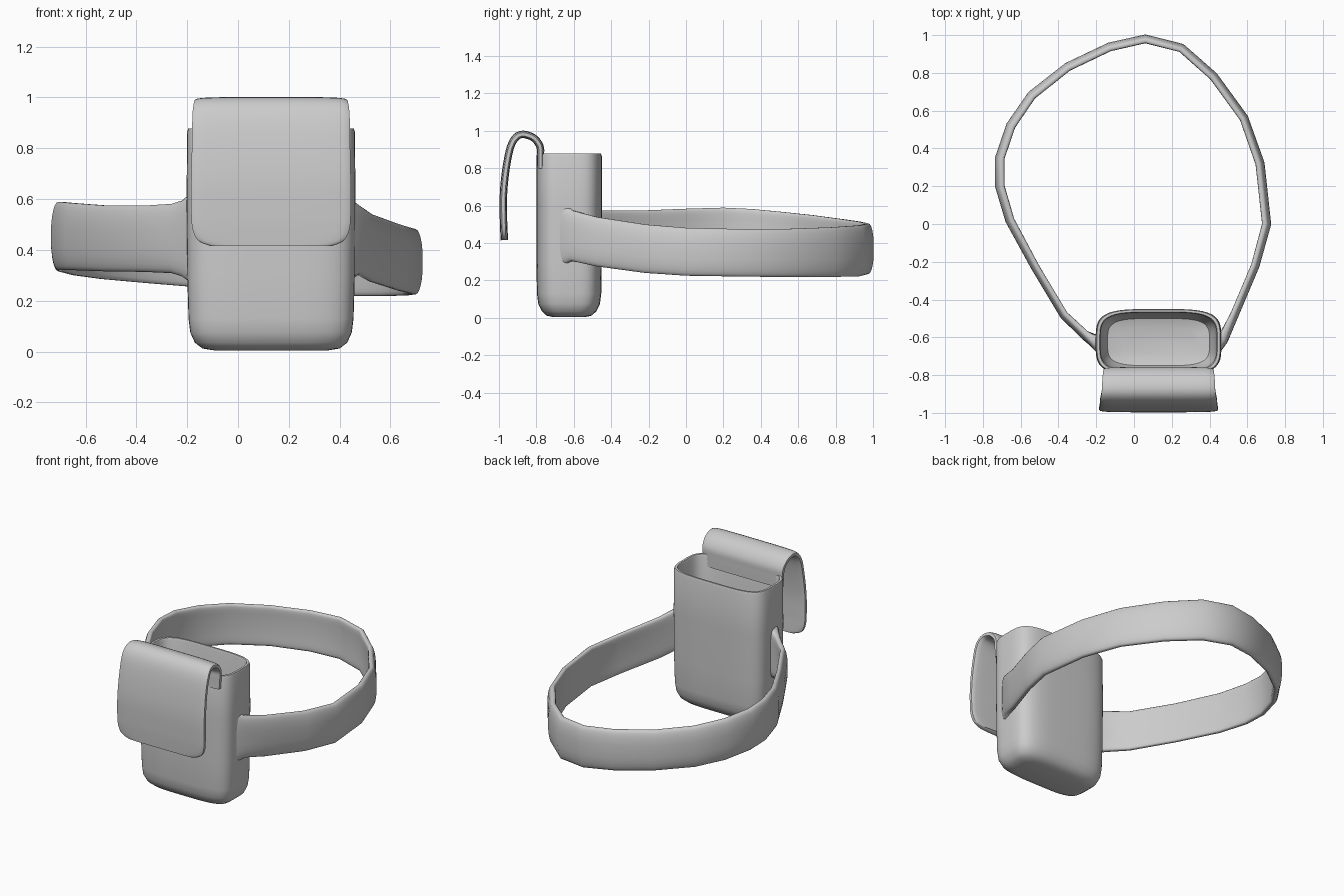
import bpy, math
from mathutils import Vector

if "Cube" in bpy.data.objects:
    bpy.data.objects.remove(bpy.data.objects["Cube"])

CX = 0.13  # pouch centre line in x


def loft(name, rings, cap_start=True, cap_end=True, angle=50):
    n = len(rings[0])
    verts = [tuple(p) for r in rings for p in r]
    faces = []
    for i in range(len(rings) - 1):
        for j in range(n):
            k = (j + 1) % n
            faces.append((i*n + j, i*n + k, (i+1)*n + k, (i+1)*n + j))
    if cap_start:
        faces.append(tuple(reversed(range(n))))
    if cap_end:
        faces.append(tuple(range((len(rings) - 1)*n, len(rings)*n)))
    me = bpy.data.meshes.new(name)
    me.from_pydata(verts, [], faces)
    ob = bpy.data.objects.new(name, me)
    bpy.context.collection.objects.link(ob)
    bpy.ops.object.select_all(action='DESELECT')
    ob.select_set(True)
    bpy.context.view_layer.objects.active = ob
    bpy.ops.object.mode_set(mode='EDIT')
    bpy.ops.mesh.select_all(action='SELECT')
    bpy.ops.mesh.normals_make_consistent(inside=False)
    bpy.ops.object.mode_set(mode='OBJECT')
    bpy.ops.object.shade_smooth_by_angle(angle=math.radians(angle))
    return ob


def oval(a, b, power, count):
    """Rounded-rectangle outline with half sizes a, b."""
    pts = []
    for i in range(count):
        t = 2*math.pi*(i + 0.5)/count
        c, s = math.cos(t), math.sin(t)
        pts.append((math.copysign(abs(c)**(2/power), c)*a,
                    math.copysign(abs(s)**(2/power), s)*b))
    return pts


def smooth(pts, steps):
    """Catmull-Rom resampling of an open path."""
    p = [Vector(q) for q in pts]
    p = [2*p[0] - p[1]] + p + [2*p[-1] - p[-2]]
    out = []
    for i in range(1, len(p) - 2):
        for s in range(steps):
            t = s/steps
            a, b, c, d = p[i-1:i+3]
            out.append(0.5*(2*b + (c - a)*t + (2*a - 5*b + 4*c - d)*t*t
                            + (3*b - a - 3*c + d)*t**3))
    return out + [p[-2]]


# Pouch: outer shell up to the lip, then back down inside the cavity
levels = [(0.22, 0.085, 0.004), (0.27, 0.12, 0.012), (0.30, 0.146, 0.035),
          (0.318, 0.165, 0.075), (0.325, 0.172, 0.13), (0.33, 0.175, 0.3),
          (0.333, 0.175, 0.6), (0.33, 0.175, 0.865), (0.326, 0.171, 0.878),
          (0.312, 0.160, 0.878), (0.307, 0.156, 0.865), (0.305, 0.155, 0.3),
          (0.298, 0.150, 0.12), (0.27, 0.125, 0.05), (0.2, 0.08, 0.035)]
loft("pouch", [[(CX + x, -0.625 + y, z) for x, y, z in
                ((x, y, h) for x, y in oval(a, b, 4, 56))] for a, b, h in levels])

# Flap: arched sheet folding over the front, (y, z, half width)
path = smooth([(-0.778, 0.80, 0.285), (-0.778, 0.87, 0.29), (-0.782, 0.92, 0.293),
               (-0.82, 0.966, 0.298), (-0.885, 0.98, 0.302), (-0.93, 0.935, 0.31),
               (-0.957, 0.83, 0.312), (-0.975, 0.68, 0.315), (-0.976, 0.54, 0.315),
               (-0.974, 0.475, 0.308), (-0.972, 0.435, 0.285), (-0.971, 0.416, 0.24)], 4)
rings = []
for i, p in enumerate(path):
    t = path[min(i + 1, len(path) - 1)] - path[max(i - 1, 0)]
    t = Vector((t.x, t.y)).normalized()
    rings.append([(CX + u, p.x - t.y*v, p.y + t.x*v)
                  for u, v in oval(p.z, 0.02, 5, 24)])
loft("flap", rings)

# Strap: (x, y, bottom z, top z, half thickness), flared where it joins the pouch
strap = [(0.445, -0.635, 0.28, 0.60, 0.06), (0.47, -0.61, 0.305, 0.575, 0.03),
         (0.53, -0.48, 0.275, 0.54, 0.021), (0.64, -0.22, 0.24, 0.50, 0.021),
         (0.70, 0.0, 0.225, 0.482, 0.023), (0.665, 0.32, 0.22, 0.475, 0.023),
         (0.58, 0.56, 0.218, 0.477, 0.022), (0.42, 0.78, 0.218, 0.485, 0.022),
         (0.25, 0.93, 0.222, 0.495, 0.022), (0.06, 0.978, 0.235, 0.505, 0.022),
         (-0.13, 0.935, 0.25, 0.515, 0.022), (-0.35, 0.83, 0.268, 0.53, 0.022),
         (-0.54, 0.68, 0.285, 0.55, 0.023), (-0.65, 0.52, 0.30, 0.567, 0.024),
         (-0.708, 0.35, 0.315, 0.583, 0.024), (-0.708, 0.2, 0.32, 0.59, 0.024),
         (-0.655, 0.02, 0.32, 0.585, 0.023), (-0.52, -0.23, 0.315, 0.575, 0.021),
         (-0.37, -0.48, 0.313, 0.575, 0.021), (-0.26, -0.585, 0.308, 0.582, 0.024),
         (-0.215, -0.615, 0.295, 0.595, 0.034), (-0.185, -0.635, 0.27, 0.625, 0.06)]
rings = []
last = len(strap) - 1
for i, (x, y, lo, hi, th) in enumerate(strap):
    if i in (0, last):
        t = Vector((1, 0))
    else:
        p, q, r = (Vector(strap[k][:2]) for k in (i - 1, i, i + 1))
        t = ((q - p).normalized() + (r - q).normalized()).normalized()
    nrm = Vector((t.y, -t.x))          # points outward
    if i == last:
        nrm = Vector((0, -1))
    if i == 0:
        nrm = Vector((0, -1))
    half, mid = (hi - lo)/2, (hi + lo)/2
    ring = []
    for u, v in oval(half, th, 3.5, 24):
        bow = 0.012*(0.4 - (u/half)**2) if 1 < i < last - 1 else 0
        q = Vector((x, y)) + nrm*(v + bow)
        ring.append((q.x, q.y, mid + u))
    rings.append(ring)
# the first ring's outward side must face along the strap's outer side
loft("strap", rings, angle=60)
